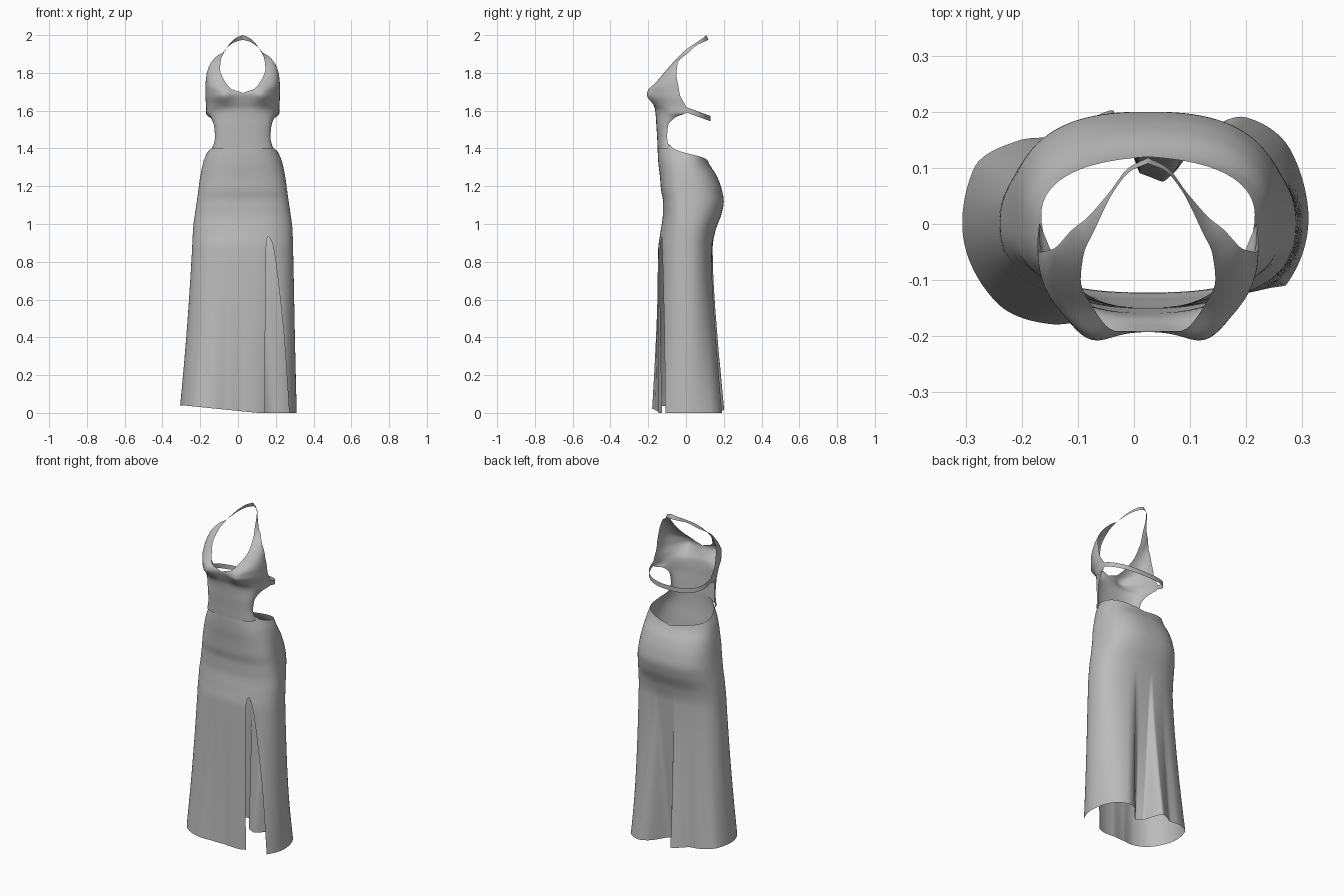
import bpy, bmesh, math

if "Cube" in bpy.data.objects:
    bpy.data.objects.remove(bpy.data.objects["Cube"])

CX = 0.025  # the garment's centre line in x


def interp(keys, x):
    """Smooth, overshoot-free interpolation of (x, value, value...) keys."""
    if x <= keys[0][0]:
        return list(keys[0][1:])
    if x >= keys[-1][0]:
        return list(keys[-1][1:])
    i = max(k for k in range(len(keys) - 1) if keys[k][0] <= x)
    a, b = keys[i], keys[i + 1]
    h = b[0] - a[0]
    t = (x - a[0]) / h

    def slope(j, c):
        if j == 0 or j == len(keys) - 1:
            j0, j1 = max(j - 1, 0), min(j + 1, len(keys) - 1)
            return (keys[j1][c] - keys[j0][c]) / (keys[j1][0] - keys[j0][0])
        d0 = (keys[j][c] - keys[j - 1][c]) / (keys[j][0] - keys[j - 1][0])
        d1 = (keys[j + 1][c] - keys[j][c]) / (keys[j + 1][0] - keys[j][0])
        return 0 if d0 * d1 <= 0 else 2 * d0 * d1 / (d0 + d1)

    out = []
    for c in range(1, len(a)):
        m0, m1 = slope(i, c) * h, slope(i + 1, c) * h
        out.append((2*t**3 - 3*t*t + 1) * a[c] + (t**3 - 2*t*t + t) * m0
                   + (3*t*t - 2*t**3) * b[c] + (t**3 - t*t) * m1)
    return out


cloth = bpy.data.materials.new("grey cloth")
cloth.diffuse_color = (0.5, 0.5, 0.5, 1)
cloth.use_nodes = True
cloth.node_tree.nodes["Principled BSDF"].inputs["Base Color"].default_value = cloth.diffuse_color


def grid_object(name, rows, mirror=False):
    """Skin a list of equal-length point rows."""
    bm = bmesh.new()
    vs = [[bm.verts.new(p) for p in r] for r in rows]
    for r0, r1 in zip(vs, vs[1:]):
        for k in range(len(r0) - 1):
            bm.faces.new((r0[k], r0[k + 1], r1[k + 1], r1[k]))
    bmesh.ops.remove_doubles(bm, verts=bm.verts, dist=0.0002)
    bmesh.ops.recalc_face_normals(bm, faces=bm.faces)
    for f in bm.faces:
        f.smooth = True
    me = bpy.data.meshes.new(name)
    bm.to_mesh(me)
    bm.free()
    me.materials.append(cloth)
    ob = bpy.data.objects.new(name, me)
    ob.location.x = CX
    bpy.context.collection.objects.link(ob)
    if mirror:
        m = ob.modifiers.new("mirror", 'MIRROR')
        m.merge_threshold = 0.001
    return ob


# ---- skirt: hip rings (z, half width, front, back, squareness) ----
RINGS = [(0, .268, .150, .135, 2.4), (.6, .268, .150, .135, 2.4),
         (.87, .266, .147, .140, 2.4), (.96, .264, .135, .155, 2.4),
         (1.06, .252, .122, .190, 2.5), (1.12, .243, .122, .200, 2.6),
         (1.18, .235, .132, .190, 2.6), (1.25, .225, .138, .165, 2.5),
         (1.33, .208, .147, .118, 2.4), (1.40, .178, .150, .100, 2.4),
         (1.43, .165, .150, .090, 2.4)]
# hem outline seen from above, with the deep fold at the back
HEM = [(.025, -.15), (.145, -.125), (.27, -.11), (.31, .03), (.28, .13),
       (.2, .19), (.13, .165), (.075, .095), (.05, .075), (.01, .09),
       (-.04, .205), (-.12, .16), (-.21, .15), (-.29, .1), (-.31, 0),
       (-.25, -.14), (-.15, -.18), (-.06, -.165)]
pol = [(math.degrees(math.atan2(x - CX, -y)) % 360, math.hypot(x - CX, y)) for x, y in HEM]
pol.sort()
HEM_R = [(p - 360, r) for p, r in pol[-2:]] + pol + [(p + 360, r) for p, r in pol[:3]]
# slit edges (z, left angle, right angle) and back neckline of the skirt
SLIT_TOP = .935
SLIT = [(0, 43, 66), (.4, 41.5, 62.5), (.5, 41.5, 61), (.75, 41.5, 56),
        (.88, 42.5, 52), (.92, 44.3, 49.5), (SLIT_TOP, 47, 47)]
RIM = [(0, 1.42), (59, 1.42), (68, 1.40), (97, 1.37), (135, 1.345), (180, 1.325)]


def skirt_point(phi, z):
    hw, yf, yb, n = interp(RINGS, z)
    s, c = math.sin(math.radians(phi)), math.cos(math.radians(phi))
    r = (abs(s / hw)**n + abs(c / (yf if c > 0 else yb))**n) ** (-1 / n)
    w = max(0, 1 - z / .95) ** 1.4
    r += (interp(HEM_R, phi % 360)[0] - r) * w
    return r * s, -r * c, z


COLS, LOW, HIGH = 180, 44, 34
rows = []
for j in range(LOW + HIGH + 1):
    row = []
    # rows crowd together near the rounded top of the slit
    t = 1 - (1 - j / LOW) ** 1.6 if j <= LOW else (j - LOW) / HIGH
    for i in range(COLS + 1):
        z0 = SLIT_TOP * t if j <= LOW else SLIT_TOP
        left, right = interp(SLIT, z0)
        phi = right + (360 + left - right) * i / COLS
        if j <= LOW:
            x = skirt_point(phi, 0)[0]
            hem = .04 * min(1, max(0, (.08 - x) / .4))
            z = hem + (SLIT_TOP - hem) * t
        else:
            a = phi % 360
            z = SLIT_TOP + (interp(RIM, min(a, 360 - a))[0] - SLIT_TOP) * t
        row.append(skirt_point(phi, z))
    rows.append(row)
grid_object("skirt", rows)

# ---- bodice and halter: (inner edge xyz, outer edge xyz, squareness) ----
BODICE = [(0, -.150, 1.40, .160, -.088, 1.40, 2.4),
          (0, -.153, 1.46, .147, -.100, 1.46, 2.4),
          (0, -.157, 1.52, .152, -.095, 1.52, 2.4),
          (0, -.160, 1.57, .170, -.055, 1.565, 2.4),
          (0, -.165, 1.61, .193, 0, 1.59, 2.4),
          (0, -.180, 1.65, .194, 0, 1.62, 2.4),
          (0, -.192, 1.69, .197, -.03, 1.68, 2.4),
          (.06, -.183, 1.715, .197, -.04, 1.73, 2.3),
          (.10, -.145, 1.765, .192, -.05, 1.79, 2),
          (.12, -.10, 1.82, .170, -.045, 1.85, 1.5),
          (.115, -.055, 1.87, .135, -.01, 1.89, 1.2),
          (.095, -.01, 1.915, .110, .01, 1.905, 1),
          (.06, .06, 1.965, .070, .055, 1.945, 1),
          (.03, .095, 1.988, .035, .10, 1.966, 1),
          (0, .108, 2.0, 0, .118, 1.975, 1)]
KEYS = [(k,) + b for k, b in enumerate(BODICE)]
rows = []
for j in range(14 * 6 + 1):
    ix, iy, iz, ox, oy, oz, n = interp(KEYS, j / 6)
    row = []
    for i in range(25):
        a = math.pi / 2 * i / 24
        s = math.sin(a) ** (2 / n)
        c = max(0, math.cos(a)) ** (2 / n)
        x = ix + (ox - ix) * s
        y = iy + (oy - iy) * (1 - c)
        z = iz + (oz - iz) * math.sin(a) ** 2
        # bust fullness
        y -= .03 * math.exp(-((x - .105) / .05)**2 - ((z - 1.68) / .045)**2)
        row.append((x, y, z))
    rows.append(row)
grid_object("halter_bodice", rows, mirror=True)

# ---- narrow strap across the back ----
rows = []
for h in (-.014, 0, .014):
    row = []
    for i in range(41):
        a = math.pi / 2 * i / 40
        y = .13 * math.sin(a) ** .8
        x = .194 * max(0, math.cos(a)) ** .8
        row.append((x, y, 1.605 - .047 * y / .13 + h))
    rows.append(row)
grid_object("back_strap", rows, mirror=True)
